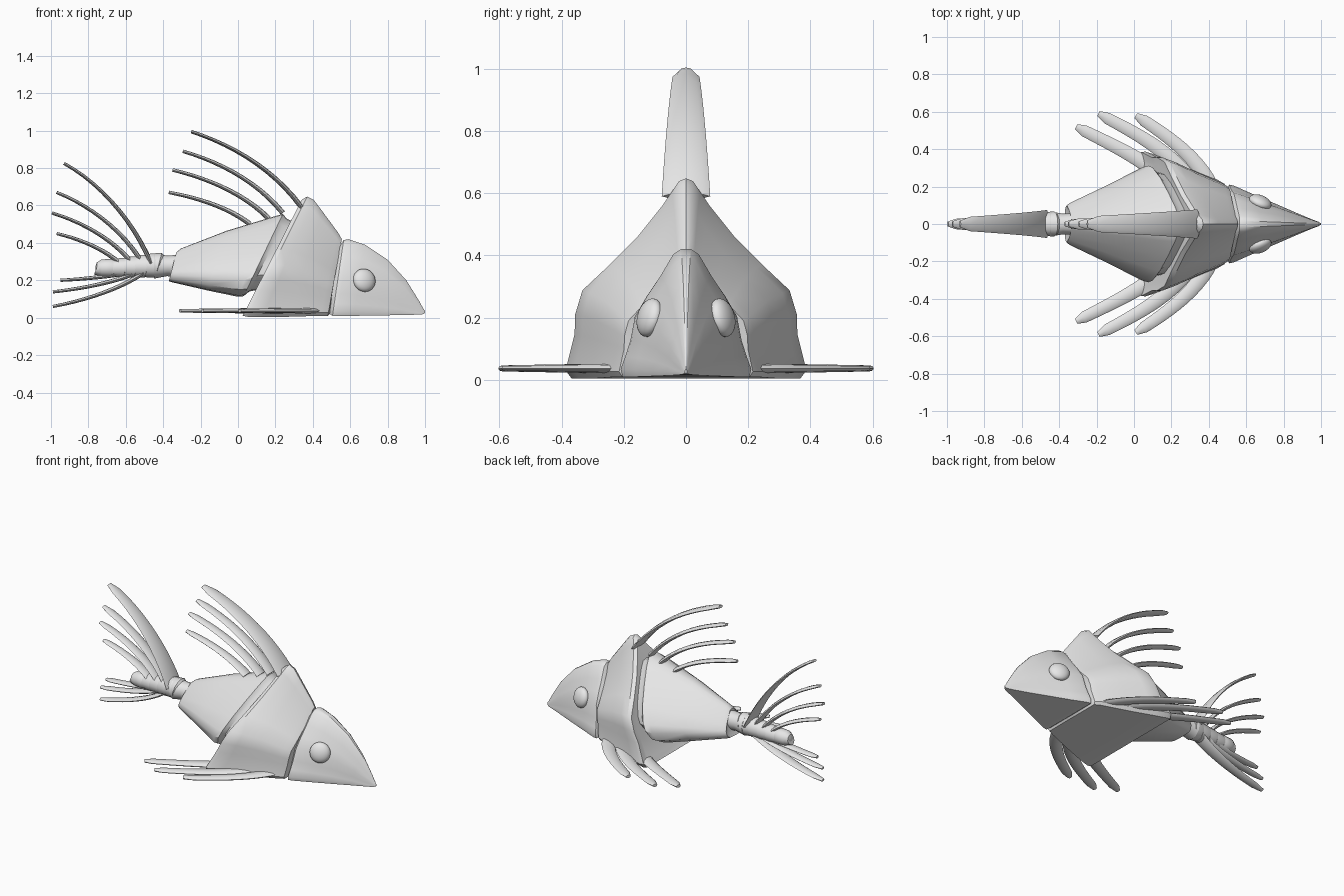
import bpy, bmesh, math
from mathutils import Vector
from mathutils.geometry import interpolate_bezier

if "Cube" in bpy.data.objects:
    bpy.data.objects.remove(bpy.data.objects["Cube"])

grey = bpy.data.materials.new("grey")
grey.diffuse_color = (0.8, 0.8, 0.8, 1)
grey.use_nodes = True
grey.node_tree.nodes["Principled BSDF"].inputs["Base Color"].default_value = grey.diffuse_color


def finish(name, bm, angle=35):
    bmesh.ops.recalc_face_normals(bm, faces=bm.faces)
    me = bpy.data.meshes.new(name)
    bm.to_mesh(me)
    bm.free()
    me.materials.append(grey)
    ob = bpy.data.objects.new(name, me)
    bpy.context.collection.objects.link(ob)
    bpy.ops.object.select_all(action='DESELECT')
    ob.select_set(True)
    bpy.context.view_layer.objects.active = ob
    bpy.ops.object.shade_smooth_by_angle(angle=math.radians(angle))
    return ob


def skin(name, rings, angle=35):
    """Join closed rings of points into one capped surface."""
    bm = bmesh.new()
    vs = [[bm.verts.new(p) for p in r] for r in rings]
    n = len(rings[0])
    for a, b in zip(vs, vs[1:]):
        for i in range(n):
            j = (i + 1) % n
            bm.faces.new((a[i], a[j], b[j], b[i]))
    bm.faces.new(vs[0])
    bm.faces.new(vs[-1])
    return finish(name, bm, angle)


def loft(name, half, sections):
    """Mirror a half profile (width, height fractions, top to bottom) and
    sweep it through leaning sections (x low, x high, z low, z high, half width)."""
    prof = [(0, 1)] + half + [(0, 0)] + [(-y, t) for y, t in reversed(half)]
    skin(name, [[(xb + (xt - xb) * t, y * w, zb + (zt - zb) * t) for y, t in prof]
                for xb, xt, zb, zt, w in sections])


def ray(name, start, h1, h2, end, w0, w1, side, thick=0.014):
    """Long curved fin ray with a flattened section and a blunt tip."""
    pts = interpolate_bezier(Vector(start), Vector(h1), Vector(h2), Vector(end), 12)
    rings = []
    for i, p in enumerate(pts):
        d = (pts[min(i + 1, 11)] - pts[max(i - 1, 0)]).normalized()
        s = (Vector(side) - d * d.dot(Vector(side))).normalized()
        up = s.cross(d)
        f = i / 11
        w = w0 + (w1 - w0) * f
        if i == 11:
            w *= 0.5
        h = thick * (1 - 0.35 * f)
        rings.append([p + s * w * math.cos(a) + up * h * math.sin(a)
                      for a in (k * math.pi / 4 for k in range(8))])
    skin(name, rings, 50)


# head
loft("head",
     [(.08, 1), (.2, .96), (.4, .79), (.6, .64), (.78, .48), (.85, .29), (.93, .16), (1, .06), (.97, 0)],
     [(.49, .53, .02, .37, .18), (.505, .565, .01, .415, .21), (.53, .59, .01, .42, .205),
      (.62, .68, .01, .39, .165), (.75, .8, .012, .31, .11), (.86, .9, .014, .2, .062),
      (.95, .968, .016, .09, .025), (.985, .99, .018, .05, .012), (.998, 1, .022, .035, .005)])

# high-backed shell behind the head
loft("shoulder_shell",
     [(.06, .985), (.12, .93), (.2, .86), (.4, .71), (.63, .57), (.86, .44), (.92, .32), (.925, .22), (1, .04), (.95, 0)],
     [(.49, .53, .02, .36, .18), (.48, .555, .01, .42, .215), (.44, .535, .01, .455, .238),
      (.27, .45, .005, .57, .305), (.13, .405, .004, .63, .36), (.05, .37, .005, .648, .387),
      (.025, .34, .01, .63, .385), (.05, .31, .04, .57, .34)])

# tapering body
loft("body",
     [(.14, .99), (.3, .9), (.55, .72), (.8, .52), (.97, .33), (1, .22), (.9, .09), (.7, .015)],
     [(-.355, -.325, .22, .33, .075), (-.37, -.33, .195, .35, .098), (-.355, -.305, .19, .37, .112),
      (-.16, -.06, .145, .465, .21), (0, .17, .112, .535, .3), (.03, .24, .115, .555, .312),
      (.06, .26, .14, .53, .28), (.16, .32, .16, .5, .26)])

# tail stalk
circle = [(math.cos(k * math.pi / 6), math.sin(k * math.pi / 6)) for k in range(12)]
skin("tail_stalk", [[(x, r * c, .277 + r * s) for c, s in circle]
                    for x, r in ((-.3, .06), (-.38, .055), (-.45, .068))])

# overlapping tail segments, shrinking toward the tip
for i in range(5):
    x, r, z = -.415 - .058 * i, .07 - .005 * i, .28 - .004 * i
    skin(f"tail_segment_{i + 1}",
         [[(x + dx + .25 * r * s, r * k * c, z + r * k * s) for c, s in circle]
          for dx, k in ((0, .8), (-.01, .95), (-.07, .9), (-.11, .65))])
skin("tail_tip", [[(x, r * c, .265 + r * s) for c, s in circle]
                  for x, r in ((-.64, .04), (-.68, .05), (-.73, .046), (-.755, .03), (-.762, .01))])

# fin rays along the back: start x, z, end x, z, half widths
Y = (0, 1, 0)
back = [(.34, .59, -.25, .995, .078, .04), (.24, .56, -.295, .89, .045, .03),
        (.165, .53, -.35, .79, .042, .028), (.065, .5, -.37, .67, .04, .025)]
for i, (x0, z0, x1, z1, w0, w1) in enumerate(back):
    dx, dz = x1 - x0, z1 - z0
    ray(f"back_ray_{i + 1}", (x0, 0, z0), (x0 + .25 * dx, 0, z0 + .5 * dz),
        (x0 + .62 * dx, 0, z0 + .82 * dz), (x1, 0, z1), w0, w1, Y)

# upper and lower tail rays
tail = [(-.465, .29, -.93, .825, .075, .035), (-.51, .29, -.97, .67, .045, .03),
        (-.565, .29, -.995, .56, .042, .028), (-.62, .28, -.97, .45, .04, .025),
        (-.6, .24, -.95, .2, .035, .025), (-.55, .24, -.99, .138, .04, .025),
        (-.48, .26, -.99, .06, .05, .028)]
for i, (x0, z0, x1, z1, w0, w1) in enumerate(tail):
    dx, dz = x1 - x0, z1 - z0
    ray(f"tail_ray_{i + 1}", (x0, 0, z0), (x0 + .2 * dx, 0, z0 + .42 * dz),
        (x0 + .58 * dx, 0, z0 + .8 * dz), (x1, 0, z1), w0, w1, Y, .013)

# side fins and eyes on both sides
fins = [((.41, .2), (.34, .36), (.17, .48), (.01, .58)),
        ((.28, .26), (.15, .42), (-.02, .5), (-.19, .59)),
        ((.12, .28), (.0, .37), (-.15, .44), (-.31, .52))]
for m, label in ((1, "left"), (-1, "right")):
    for i, pts in enumerate(fins):
        p = [(x, m * y, .037) for x, y in pts]
        d = Vector(p[3]) - Vector(p[0])
        ray(f"{label}_fin_ray_{i + 1}", *p, .042, .03, (-d.y, d.x, 0), .015)
    bm = bmesh.new()
    bmesh.ops.create_uvsphere(bm, u_segments=24, v_segments=14, radius=.063)
    bmesh.ops.scale(bm, vec=(1, .55, 1), verts=bm.verts)
    eye = finish(label + "_eye", bm, 60)
    eye.location = (.675, m * .117, .2)
    eye.rotation_euler = (m * .25, 0, -m * .4)
